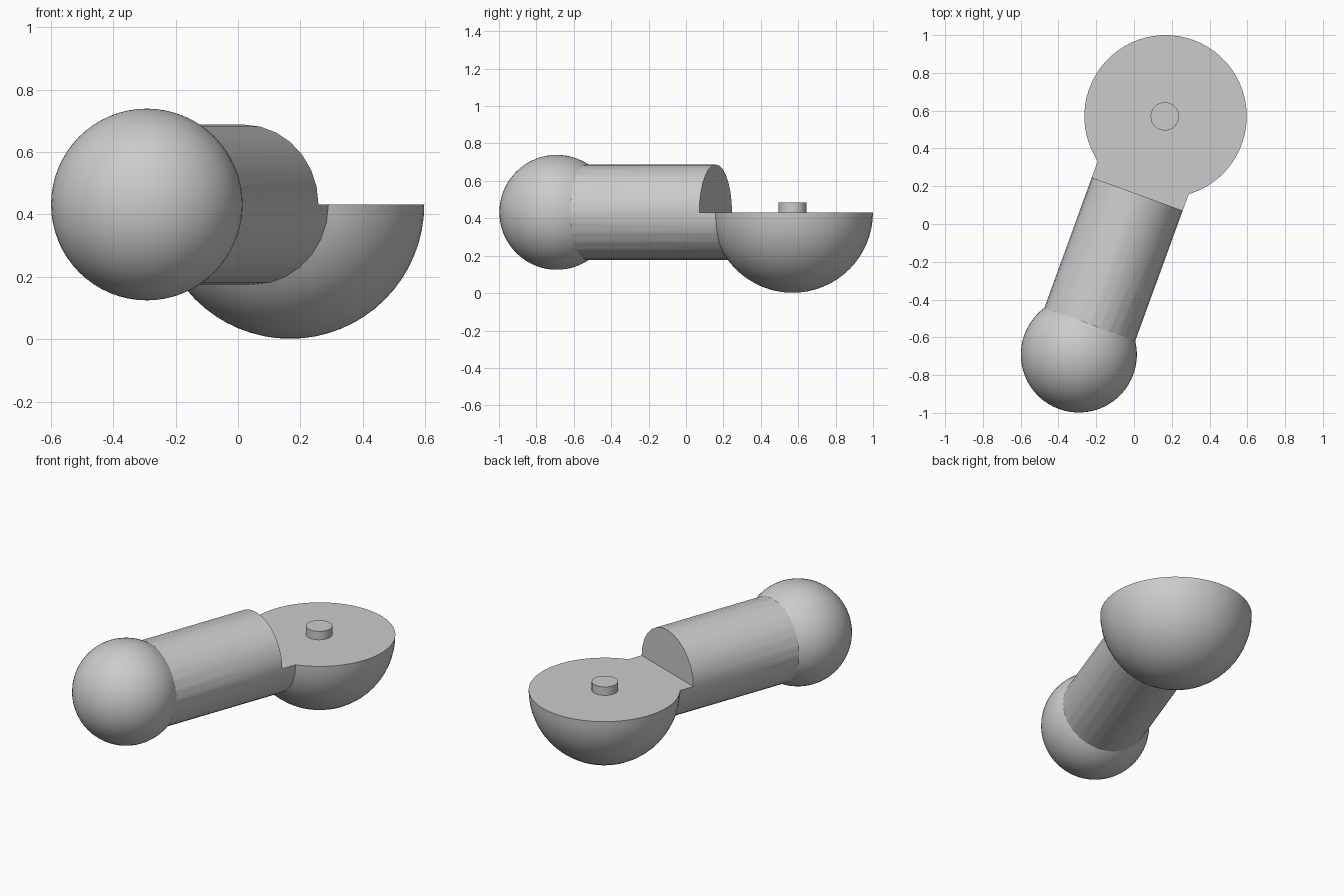
import bpy
import math

cube = bpy.data.objects.get("Cube")
if cube:
    bpy.data.objects.remove(cube, do_unlink=True)

# Main sizes, measured along the tilted axis that joins the two ball centres
MID_Z = 0.432
CUP_R, BALL_R, SHAFT_R = 0.43, 0.307, 0.256
REACH, STEP = 1.342, 0.438

grey = bpy.data.materials.new("plain grey")
grey.use_nodes = True
COLOUR = (0.6, 0.6, 0.6, 1)
grey.diffuse_color = COLOUR
grey.node_tree.nodes["Principled BSDF"].inputs["Base Color"].default_value = COLOUR


def finish(name):
    obj = bpy.context.object
    obj.name = name
    obj.data.materials.append(grey)
    return obj


def ball(name, radius, y):
    bpy.ops.mesh.primitive_uv_sphere_add(segments=64, ring_count=32, radius=radius, location=(0, y, 0))
    return finish(name)


def combine(target, tool, operation):
    mod = target.modifiers.new(operation, "BOOLEAN")
    mod.operation, mod.solver, mod.object = operation, "EXACT", tool
    bpy.context.view_layer.objects.active = target
    bpy.ops.object.modifier_apply(modifier=mod.name)
    bpy.data.objects.remove(tool, do_unlink=True)


# Ball, round shaft and large ball joined into one body
body = ball("joint_body", CUP_R, 0)
end_ball = ball("end_ball", BALL_R, -REACH)
bpy.ops.mesh.primitive_cylinder_add(vertices=28, radius=SHAFT_R, depth=REACH,
                                    location=(0, -REACH / 2, 0), rotation=(math.pi / 2, 0, 0))
combine(body, finish("shaft"), "UNION")
combine(body, end_ball, "UNION")

# Upper half removed beyond the step, leaving a flat-topped cup
bpy.ops.mesh.primitive_cube_add(size=1, location=(0, 0.5 - STEP / 2, 0.5))
cutter = finish("half_cutter")
cutter.hide_render = True
cutter.scale = (2, 1 + STEP, 1)
bpy.context.view_layer.update()
combine(body, cutter, "DIFFERENCE")

# Turn the body about the cup centre
body.location = (0.167, 0.57, MID_Z)
body.rotation_euler.z = math.radians(-20)

# Short pin on the flat face
bpy.ops.mesh.primitive_cylinder_add(vertices=32, radius=0.075, depth=0.07,
                                    location=(0.163, 0.57, MID_Z + 0.018))
pin = finish("centre_pin")

for obj in (body, pin):
    bpy.ops.object.select_all(action="DESELECT")
    obj.select_set(True)
    bpy.context.view_layer.objects.active = obj
    bpy.ops.object.shade_smooth_by_angle(angle=math.radians(30))
